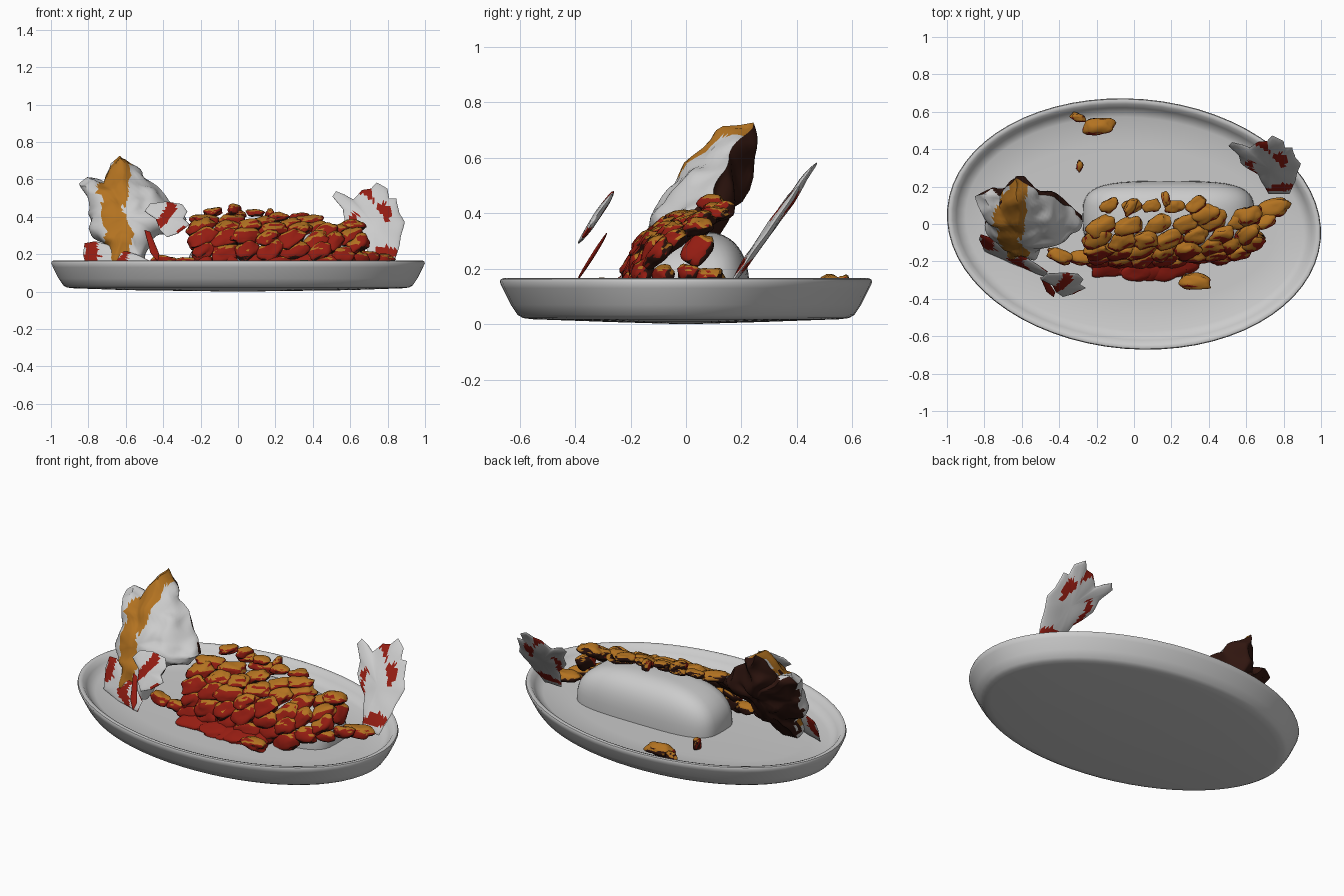
import bpy, bmesh, math, random
from mathutils import Vector, Matrix, noise

if "Cube" in bpy.data.objects:
    bpy.data.objects.remove(bpy.data.objects["Cube"])

random.seed(4)

def mat(name, c):
    m = bpy.data.materials.new(name)
    m.diffuse_color = (*c, 1)
    m.use_nodes = True
    m.node_tree.nodes["Principled BSDF"].inputs["Base Color"].default_value = m.diffuse_color
    return m

CREAM = mat("cream", (0.8, 0.8, 0.8))
ORANGE = mat("orange", (0.45, 0.17, 0.015))
RED = mat("red_sauce", (0.3, 0.012, 0.006))
BROWN = mat("dark_brown", (0.03, 0.008, 0.005))

def finish(bm, name, mats=(), pick=None, angle=50):
    bmesh.ops.recalc_face_normals(bm, faces=bm.faces)
    bm.normal_update()
    if pick:
        for f in bm.faces:
            f.material_index = pick(f)
    me = bpy.data.meshes.new(name)
    bm.to_mesh(me)
    bm.free()
    for m in mats:
        me.materials.append(m)
    me.shade_smooth()
    me.set_sharp_from_angle(angle=math.radians(angle))
    ob = bpy.data.objects.new(name, me)
    bpy.context.collection.objects.link(ob)
    return ob

def sq(v, e):
    return math.copysign(abs(v) ** e, v)

def bridge(bm, a, b):
    n = len(a)
    for i in range(n):
        bm.faces.new((a[i], a[(i + 1) % n], b[(i + 1) % n], b[i]))

def resample(pts, step):
    out = []
    for p, q in zip(pts, pts[1:] + pts[:1]):
        p, q = Vector(p), Vector(q)
        k = max(1, round((q - p).length / step))
        out += [p.lerp(q, i / k) for i in range(k)]
    return out

def dome(t):
    return math.sqrt(max(0, 1 - t * t))

def sheet(name, outline, centre, mid, front, back, mats, pick, rough=0.0, rings=8, step=0.02,
          front_fn=dome, back_fn=dome):
    """Lens-like solid: x/z outline, leaning by mid(z), bulging front and back."""
    bm = bmesh.new()
    c = Vector(centre)
    out = resample(outline, step)

    def vert(p, t, side):
        depth = -front * front_fn(t) if side < 0 else back * back_fn(t)
        v = Vector((p.x, mid(p.y) + depth, p.y))
        return bm.verts.new(v + noise.noise_vector(v * 11) * rough)

    edge = [vert(p, 1, -1) for p in out]
    for side in (-1, 1):
        prev = edge
        for r in range(1, rings):
            t = math.cos(r / rings * math.pi / 2)
            ring = [vert(c.lerp(p, t), t, side) for p in out]
            bridge(bm, prev, ring)
            prev = ring
        tip = vert(c, 0, side)
        for i in range(len(prev)):
            bm.faces.new((prev[i], prev[(i + 1) % len(prev)], tip))
    return finish(bm, name, mats, pick)

# Oval plate: one profile of (inset from rim, height) swept round the oval, turned slightly
def plate():
    bm = bmesh.new()
    prof = [(0.40, 0.008), (0.12, 0.018), (0.085, 0.022), (0.065, 0.033), (0.04, 0.07),
            (0.01, 0.13), (0, 0.152), (0.004, 0.163), (0.014, 0.166), (0.03, 0.161),
            (0.05, 0.135), (0.07, 0.112), (0.10, 0.1), (0.25, 0.092)]
    n, rings = 64, []
    for d, z in prof:
        rings.append([bm.verts.new(((1.002 - d) * math.cos(a), (0.669 - d) * math.sin(a), z))
                      for a in (i * math.tau / n for i in range(n))])
    for a, b in zip(rings, rings[1:]):
        bridge(bm, a, b)
    for ring, z in ((rings[0], 0), (rings[-1], 0.09)):
        tip = bm.verts.new((0, 0, z))
        for i in range(n):
            bm.faces.new((ring[i], ring[(i + 1) % n], tip))
    bm.transform(Matrix.Rotation(math.radians(-4.8), 4, 'Z'))
    finish(bm, "plate")
plate()

# Smooth loaf under the pieces
bm = bmesh.new()
bmesh.ops.create_uvsphere(bm, u_segments=40, v_segments=24, radius=1)
for v in bm.verts:
    h = math.hypot(v.co.x, v.co.y) or 1e-6
    cx, cy = v.co.x / h, v.co.y / h
    rr = sq(min(h, 1), 0.7)
    v.co = (0.185 + 0.46 * sq(cx, 0.55) * rr, 0.035 + 0.195 * sq(cy, 0.55) * rr,
            0.1 + 0.235 * sq(v.co.z, 0.78))
bmesh.ops.bisect_plane(bm, geom=bm.verts[:] + bm.edges[:] + bm.faces[:],
                       plane_co=(0, 0, 0.08), plane_no=(0, 0, -1), clear_outer=True)
finish(bm, "fish_body")

# Glazed pieces: flattened, angular pebbles
def add_piece(bm, pos, size, tilt, yaw, roll=0):
    m = (Matrix.Translation(pos) @ Matrix.Rotation(tilt, 4, 'X')
         @ Matrix.Rotation(yaw, 4, 'Z') @ Matrix.Rotation(roll, 4, 'Y'))
    seed = Vector((random.random(), random.random(), random.random())) * 50
    for v in bmesh.ops.create_icosphere(bm, subdivisions=3, radius=1)["verts"]:
        p = v.co.copy()
        k = 1 + 0.35 * noise.noise(p * 1.4 + seed)
        v.co = m @ Vector([sq(c, 0.85) * s * k for c, s in zip(p, size)])

def glaze(f):
    n = f.normal
    s = n.z + 0.25 * n.y + 0.12 * noise.noise(f.calc_center_median() * 14)
    if s > 0.5:
        return 0
    return 1 if n.y < 0.25 and n.z > -0.4 else 2

rad = math.radians
# Rows over the loaf: y, z, tilt, first x, last x, count
rows = [(-0.195, 0.15, 70, -0.19, 0.46, 6), (-0.18, 0.215, 62, -0.20, 0.56, 7),
        (-0.145, 0.285, 50, -0.19, 0.63, 8), (-0.085, 0.34, 34, -0.20, 0.60, 7),
        (-0.01, 0.37, 20, -0.18, 0.56, 6), (0.045, 0.395, 12, 0.38, 0.60, 2),
        (0.10, 0.415, 12, -0.14, 0.34, 5)]
bm = bmesh.new()
for j, (y, z, tilt, x0, x1, n) in enumerate(rows):
    for i in range(n):
        x = x0 + (x1 - x0) * i / (n - 1) + random.uniform(-0.012, 0.012)
        drop = 0.11 * max(0, x) ** 1.5 * (z / 0.4)
        s = random.uniform(0.9, 1.1) * (0.68 if j == 6 else 1)
        shift = 0.09 * max(0, x - 0.2) if j < 5 else 0
        add_piece(bm, (x, y + random.uniform(-0.008, 0.008) + shift,
                       z - drop + random.uniform(-0.006, 0.01)),
                  (0.077 * s, 0.05 * s, 0.032 * s), rad(tilt), rad(random.uniform(8, 48)),
                  rad(random.uniform(-10, 10)))
# Stray pieces round the edge: x, y, z, half length, yaw
for x, y, z, s, yaw in [(0.33, -0.31, 0.135, 0.08, -5), (-0.40, -0.17, 0.16, 0.07, -20),
                        (-0.28, -0.18, 0.15, 0.065, 0), (0.64, -0.08, 0.18, 0.06, 15),
                        (0.70, 0.01, 0.18, 0.06, 30), (0.75, 0.085, 0.17, 0.09, 15),
                        (-0.02, 0.09, 0.435, 0.05, 60), (0.17, 0.135, 0.41, 0.04, 100),
                        (-0.19, 0.52, 0.145, 0.085, 5), (-0.30, 0.57, 0.145, 0.04, -20),
                        (-0.29, 0.31, 0.125, 0.032, 80)]:
    add_piece(bm, (x, y, z), (s, s * 0.55, 0.033), 0, rad(yaw))
add_piece(bm, (0.64, 0.04, 0.27), (0.05, 0.07, 0.03), rad(40), 0, rad(50))
finish(bm, "glazed_pieces", (ORANGE, RED, BROWN), glaze)

# Pools of sauce along the front
bm = bmesh.new()
for x, y in [(-0.14, -0.23), (0.02, -0.25), (0.18, -0.25), (-0.06, -0.22), (0.1, -0.24), (0.25, -0.22)]:
    add_piece(bm, (x, y, 0.115), (0.09, 0.06, 0.022), rad(25), rad(random.uniform(-20, 20)))
finish(bm, "sauce", (RED,))

# Upright fish head with a rough front and a dark cut back
head = [(-0.67, 0.11), (-0.69, 0.22), (-0.79, 0.33), (-0.79, 0.45), (-0.83, 0.57), (-0.80, 0.61),
        (-0.73, 0.59), (-0.69, 0.68), (-0.63, 0.73), (-0.59, 0.71), (-0.50, 0.61), (-0.40, 0.53),
        (-0.31, 0.45), (-0.27, 0.37), (-0.31, 0.33), (-0.46, 0.29), (-0.49, 0.18), (-0.52, 0.11)]
def head_colour(f):
    p = f.calc_center_median()
    if f.normal.y > 0.1 and f.normal.z < 0.75:
        return 2
    w = noise.noise(p * 8)
    return 1 if abs(p.x + 0.63 + 0.06 * w) < 0.06 + 0.12 * w else 0
sheet("fish_head", head, (-0.59, 0.42), lambda z: 0.05 + 0.56 * (z - 0.4), 0.165, 0.12,
      (CREAM, ORANGE, BROWN), head_colour, rough=0.028, rings=14, step=0.018,
      front_fn=lambda t: math.sqrt(max(0, 1 - t ** 2.6)), back_fn=lambda t: 1 - t * t)

# Thin fins and tail with red stains
def stained(limit):
    def pick(f):
        p = f.calc_center_median()
        return 1 if noise.noise(Vector((p.x, 3, p.z)) * 12) > limit else 0
    return pick

tail = [(0.72, 0.14), (0.83, 0.14), (0.85, 0.2), (0.89, 0.37), (0.86, 0.42), (0.85, 0.5),
        (0.81, 0.50), (0.80, 0.55), (0.74, 0.585), (0.71, 0.55), (0.66, 0.54), (0.62, 0.49),
        (0.57, 0.52), (0.52, 0.54), (0.50, 0.51), (0.56, 0.44), (0.57, 0.38), (0.66, 0.29), (0.70, 0.2)]
sheet("tail_fin", tail, (0.73, 0.36), lambda z: 0.18 + 0.7 * (z - 0.17), 0.02, 0.02,
      (CREAM, RED), stained(0.3), rough=0.006)

side_fin = [(-0.50, 0.43), (-0.47, 0.47), (-0.38, 0.48), (-0.30, 0.47), (-0.27, 0.43), (-0.29, 0.39),
            (-0.26, 0.36), (-0.32, 0.31), (-0.38, 0.29), (-0.42, 0.33), (-0.44, 0.39)]
sheet("side_fin", side_fin, (-0.37, 0.39), lambda z: -0.325 + 0.68 * (z - 0.385), 0.016, 0.016,
      (CREAM, RED), stained(0.2), rough=0.005)

strip = [(-0.50, 0.33), (-0.47, 0.32), (-0.42, 0.2), (-0.43, 0.16), (-0.47, 0.21)]
sheet("fin_strip", strip, (-0.465, 0.245), lambda z: -0.335 + 0.62 * (z - 0.25), 0.008, 0.008,
      (CREAM, RED), stained(-0.05), rough=0.002)

low_fin = [(-0.83, 0.2), (-0.82, 0.26), (-0.76, 0.27), (-0.69, 0.25), (-0.55, 0.2), (-0.46, 0.16),
           (-0.48, 0.1), (-0.65, 0.09), (-0.80, 0.10)]
fin = sheet("lower_fin", low_fin, (-0.66, 0.17), lambda z: 0.5 * (z - 0.2), 0.015, 0.015,
            (CREAM, RED), stained(0.1), rough=0.004)
for v in fin.data.vertices:
    v.co.y += -0.08 - 0.42 * (v.co.x + 0.83)
